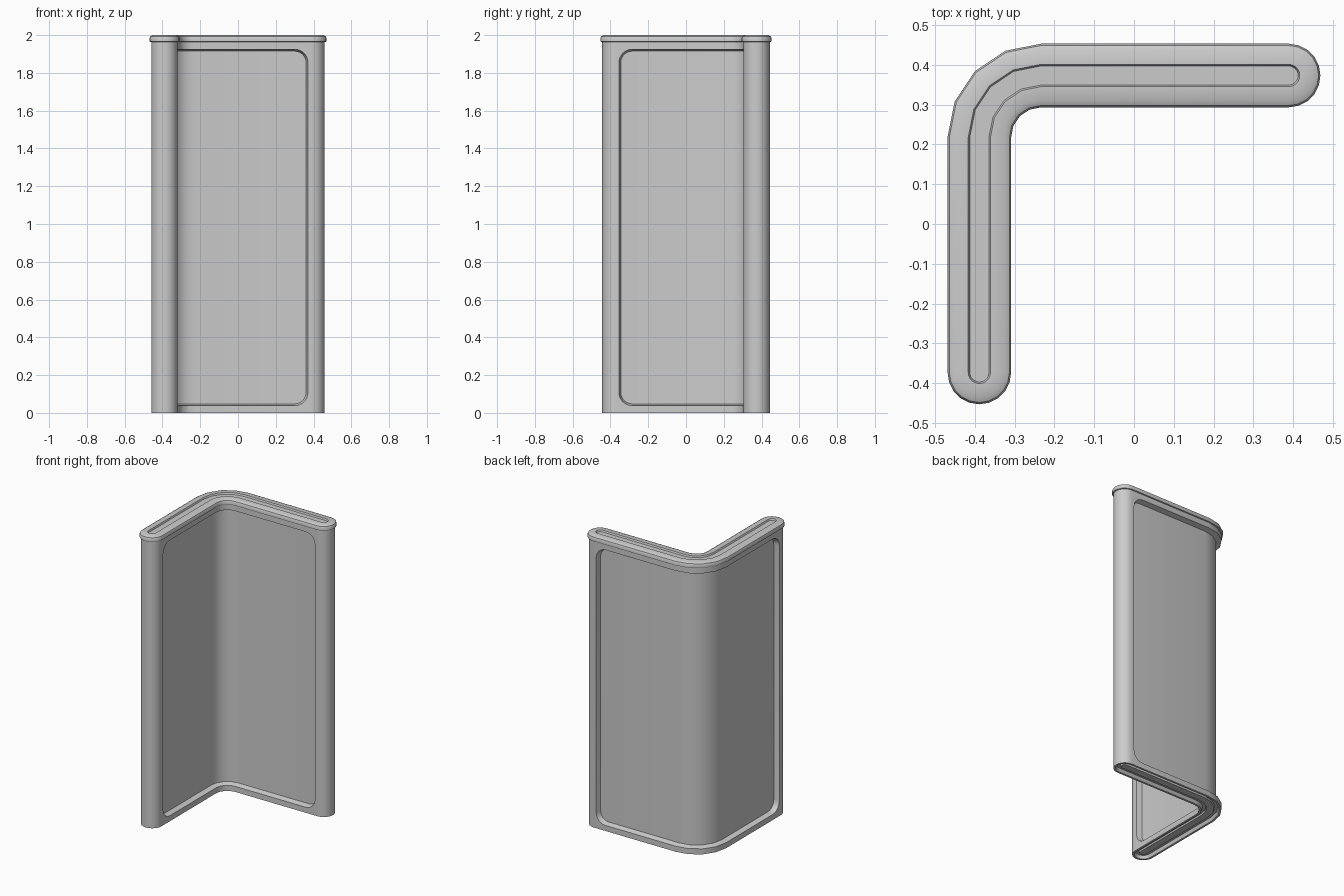
import bpy, bmesh
from math import pi, sin, cos, sqrt
from mathutils import Vector

if "Cube" in bpy.data.objects:
    bpy.data.objects.remove(bpy.data.objects["Cube"])

CX, CY, R = -0.234, 0.2185, 0.155      # centre and radius of the corner bend
END_Y, END_X = -0.3735, 0.389          # centres of the two rounded ends
L1, L2, ARC = CY - END_Y, END_X - CX, R * pi / 2
TOTAL = L1 + ARC + L2
BENDS = [L1 + ARC * i / 4 for i in range(5)]


def at(s, o):
    """Plan point at distance s along the L, offset o to the outer side."""
    if s <= L1:
        return (CX - R - o, END_Y + s)
    if s >= L1 + ARC:
        return (END_X - (TOTAL - s), CY + R + o)
    a = pi - (s - L1) / R
    return (CX + (R + o) * cos(a), CY + (R + o) * sin(a))


def outline(o, z, n=10):
    """Closed L-shaped ring with round ends, half width o."""
    pts = [at(s, o) for s in [0] + BENDS + [TOTAL]]
    for i in range(1, n):
        a = pi / 2 - pi * i / n
        pts.append((END_X + o * cos(a), CY + R + o * sin(a)))
    pts += [at(s, -o) for s in [TOTAL] + BENDS[::-1] + [0]]
    for i in range(1, n):
        a = -pi * i / n
        pts.append((CX - R + o * cos(a), END_Y + o * sin(a)))
    return [(x, y, z) for x, y in pts]


def loft(name, rings):
    bm = bmesh.new()
    vr = [[bm.verts.new(p) for p in ring] for ring in rings]
    n = len(rings[0])
    for a, b in zip(vr, vr[1:]):
        for i in range(n):
            j = (i + 1) % n
            bm.faces.new((a[i], a[j], b[j], b[i]))
    bm.faces.new(vr[0][::-1])
    bm.faces.new(vr[-1])
    bmesh.ops.recalc_face_normals(bm, faces=bm.faces)
    me = bpy.data.meshes.new(name)
    bm.to_mesh(me)
    bm.free()
    ob = bpy.data.objects.new(name, me)
    bpy.context.collection.objects.link(ob)
    return ob


# wall body: underside groove, straight sides, rounded top rail with slot
profile = [(0.024, 0.012), (0.028, 0.022), (0.048, 0.022), (0.056, 0), (0.07, 0),
           (0.07, 1.963), (0.077, 1.965), (0.08, 1.970), (0.08, 1.982),
           (0.0755, 1.993), (0.062, 2.0), (0.028, 2.0), (0.024, 1.989)]
wall = loft("corner_wall", [outline(o, z) for o, z in profile])


# rounded-rectangle cutters that sink a panel in each side
def panel_cutter(name, side, depth=0.035, slope=0.01, r=0.07, n=6):
    def column(frac, s_mid, inset, o):
        rr = r - inset
        s0, s1 = 0.0185 + inset, TOTAL - 0.0185 - inset
        lo, hi = 0.038 + inset, 1.925 - inset
        if frac is None:
            s, c = s_mid, 0
        else:
            a = pi / 2 * abs(frac) / n
            c = rr * (1 - sin(a))
            d = rr * (1 - cos(a))
            s = s0 + d if s_mid == 0 else s1 - d
        return [(*at(s, side * o), lo + c), (*at(s, side * o), hi - c)]

    keys = [(i, 0) for i in range(n + 1)] + [(None, s) for s in BENDS]
    keys += [(i, 1) for i in range(n, -1, -1)]
    extra = 0.02
    rings = []
    for f, s in keys:
        floor = column(f, s, slope, 0.07 - depth)
        outer = column(f, s, -slope * extra / depth, 0.07 + extra)
        rings.append(floor + outer[::-1])
    ob = loft(name, rings)
    ob.hide_render = True
    return ob


for name, side in (("outer_panel_cutter", 1), ("inner_panel_cutter", -1)):
    cut = panel_cutter(name, side)
    mod = wall.modifiers.new(name, 'BOOLEAN')
    mod.operation = 'DIFFERENCE'
    mod.solver = 'EXACT'
    mod.object = cut
    bpy.context.view_layer.objects.active = wall
    bpy.ops.object.modifier_apply(modifier=name)
    bpy.data.objects.remove(cut, do_unlink=True)

# smooth shading with crisp edges
bpy.ops.object.select_all(action='DESELECT')
wall.select_set(True)
bpy.context.view_layer.objects.active = wall
bpy.ops.object.shade_smooth_by_angle(angle=pi / 6)
